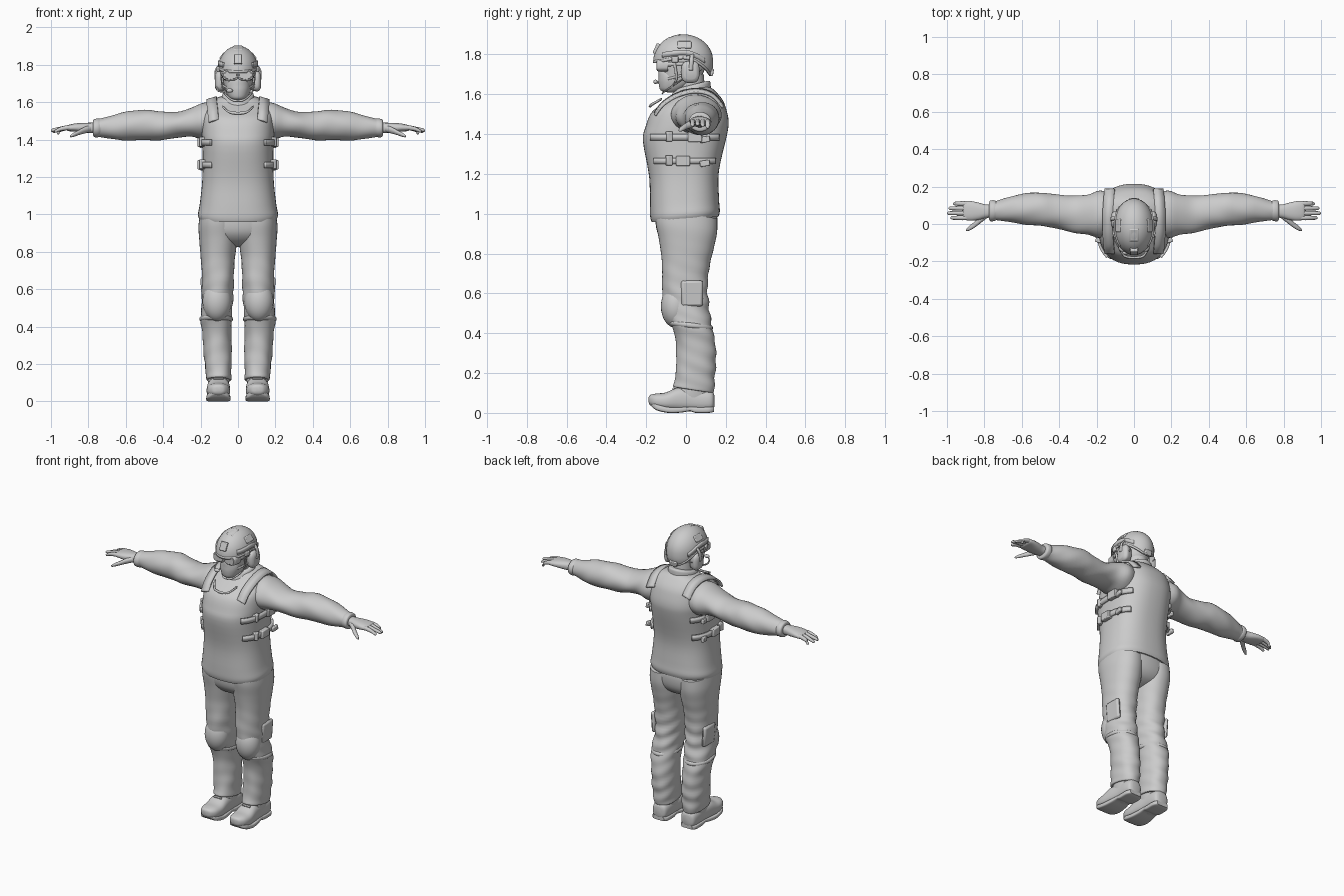
import bpy, bmesh
from math import sin, cos, pi, radians, exp
from mathutils import Matrix, Vector, Euler


def finish(bm, name, mirror=False, thick=0, bevel=0, angle=45):
    bmesh.ops.recalc_face_normals(bm, faces=bm.faces)
    me = bpy.data.meshes.new(name)
    bm.to_mesh(me)
    bm.free()
    ob = bpy.data.objects.new(name, me)
    bpy.context.collection.objects.link(ob)
    bpy.ops.object.select_all(action='DESELECT')
    ob.select_set(True)
    bpy.context.view_layer.objects.active = ob
    bpy.ops.object.shade_smooth_by_angle(angle=radians(angle))
    if thick:
        m = ob.modifiers.new("Thickness", 'SOLIDIFY')
        m.thickness, m.offset = thick, 0
    if bevel:
        m = ob.modifiers.new("Bevel", 'BEVEL')
        m.width, m.segments = bevel, 2
    if mirror:
        m = ob.modifiers.new("Mirror", 'MIRROR')
        m.use_mirror_merge = False
    return ob


def spline(rows, steps):
    """Catmull-Rom interpolation through rows of numbers."""
    out = []
    for i in range(len(rows) - 1):
        p = [rows[max(0, min(len(rows) - 1, i + k))] for k in (-1, 0, 1, 2)]
        for s in range(steps):
            t = s / steps
            out.append([b + .5 * t * (c - a + t * (2 * a - 5 * b + 4 * c - d + t * (3 * (b - c) + d - a)))
                        for a, b, c, d in zip(*p)])
    return out + [list(rows[-1])]


def sup(v, p):
    return (1 if v > 0 else -1) * abs(v) ** (2 / p)


def loft(name, axis, rows, p=2, n=32, steps=4, mirror=False, tilt=0, wrinkle=None):
    """Rows are (position on axis, centre a, centre b, radius a, radius b)."""
    bm, rings = bmesh.new(), []
    for t, a, b, ra, rb in spline(rows, steps):
        ring = []
        for i in range(n):
            th = 2 * pi * i / n
            k = 1 + (wrinkle(t, th) if wrinkle else 0)
            u, v = a + ra * k * sup(cos(th), p), b + rb * k * sup(sin(th), p)
            co = {'x': (t, u, v), 'y': (u, t, v), 'z': (u, v, t + tilt * v)}[axis]
            ring.append(bm.verts.new(co))
        rings.append(ring)
    for r, s in zip(rings, rings[1:]):
        for i in range(n):
            bm.faces.new((r[i], r[(i + 1) % n], s[(i + 1) % n], s[i]))
    bm.faces.new(rings[0])
    bm.faces.new(rings[-1])
    return finish(bm, name, mirror)


def placed(loc, size, rot):
    return (Matrix.Translation(loc) @ Euler([radians(r) for r in rot]).to_matrix().to_4x4()
            @ Matrix.Diagonal((*size, 1)))


def ball(name, loc, size, mirror=False, rot=(0, 0, 0)):
    bm = bmesh.new()
    bmesh.ops.create_uvsphere(bm, u_segments=28, v_segments=16, radius=1, matrix=placed(loc, size, rot))
    return finish(bm, name, mirror)


def box(name, loc, size, mirror=False, rot=(0, 0, 0), bevel=.005):
    bm = bmesh.new()
    bmesh.ops.create_cube(bm, size=1, matrix=placed(loc, size, rot))
    return finish(bm, name, mirror, bevel=bevel)


def band(name, pts, width, thick, mirror=False):
    """Flat strap along points; width is the half-width vector."""
    bm, w = bmesh.new(), Vector(width)
    rows = [(bm.verts.new(Vector(q) - w), bm.verts.new(Vector(q) + w)) for q in spline(pts, 5)]
    for (a, b), (c, d) in zip(rows, rows[1:]):
        bm.faces.new((a, b, d, c))
    return finish(bm, name, mirror, thick=thick)


# Body armour vest
loft("vest", 'z', [(.972, 0, -.005, .205, .168), (1.0, 0, -.005, .214, .175), (1.06, 0, -.008, .204, .174),
                   (1.2, 0, -.01, .19, .175), (1.38, 0, -.005, .19, .211), (1.45, 0, .005, .194, .209),
                   (1.52, 0, .012, .19, .187), (1.56, 0, .03, .178, .152), (1.595, 0, .045, .155, .11),
                   (1.62, 0, .045, .11, .085), (1.63, 0, .045, .07, .06)], p=2.5, n=48, tilt=.08)
loft("collar", 'z', [(1.54, 0, .02, .105, .11), (1.6, 0, .025, .092, .1), (1.632, 0, .03, .084, .092),
                     (1.64, 0, .03, .07, .08)], tilt=.25)
band("vest_neckline", [(-.08, -.125, 1.575), (-.05, -.172, 1.548), (0, -.18, 1.54),
                       (.05, -.172, 1.548), (.08, -.125, 1.575)], (0, .003, .006), .01)
band("shoulder_strap", [(.13, -.155, 1.50), (.135, -.115, 1.552), (.14, -.04, 1.598), (.14, .05, 1.618),
                        (.135, .13, 1.598), (.13, .185, 1.54)], (.027, 0, -.008), .012, True)

# Side straps with buckles
for z, ry, buckle in ((1.385, .21, .045), (1.265, .187, -.015)):
    arc = [radians(a) for a in range(-48, 56, 8)]
    pts = [(.197 * sup(cos(a), 2.5), -.007 + (ry + .005) * sup(sin(a), 2.5), z) for a in arc]
    band("side_strap", pts, (0, 0, .016), .014, True)
    box("buckle", (.2, buckle, z), (.032, .07, .05), True)
    box("strap_keeper", (.188, -.085, z + .003), (.035, .03, .05), True, (0, 0, 18))
    box("strap_end", (.198, .095, z - .012), (.02, .05, .03), True, (8, 0, -8))

# Sleeves
loft("sleeve", 'x', [(.1, .05, 1.5, .1, .1), (.18, .052, 1.497, .125, .1), (.25, .05, 1.493, .108, .078),
                     (.33, .053, 1.478, .098, .068), (.42, .068, 1.473, .09, .079), (.5, .079, 1.479, .09, .08),
                     (.6, .08, 1.471, .08, .077), (.68, .077, 1.466, .064, .062), (.735, .072, 1.463, .052, .049),
                     (.765, .07, 1.461, .05, .045)], mirror=True,
     wrinkle=lambda t, th: .025 * sin(38 * t + 2 * sin(th + 1)) * sin(3 * th + 9 * t))
loft("cuff", 'x', [(.735, .071, 1.463, .05, .046), (.75, .071, 1.462, .056, .05), (.77, .07, 1.461, .054, .047),
                   (.775, .07, 1.461, .04, .035)], mirror=True)

# Hands
loft("palm", 'x', [(.74, .07, 1.462, .034, .028), (.79, .068, 1.462, .036, .028), (.83, .068, 1.463, .046, .026),
                   (.87, .07, 1.464, .052, .022), (.905, .072, 1.462, .05, .017), (.915, .072, 1.461, .04, .01)],
     p=2.4, mirror=True)
for y, tip, drop in ((.033, .982, .006), (.058, 1.0, .002), (.084, .992, .008), (.109, .968, .016)):
    loft("finger", 'x', [(.88, y, 1.465, .011, .012), (.915, y, 1.463, .013, .013),
                         (.95, y, 1.459 - drop / 2, .011, .011), (tip - .012, y, 1.453 - drop, .01, .009),
                         (tip - .003, y, 1.45 - drop, .006, .006), (tip, y, 1.45 - drop, .001, .001)],
         n=12, steps=3, mirror=True)
loft("thumb", 'x', [(.785, .05, 1.46, .018, .018), (.82, .025, 1.45, .02, .018), (.85, -.002, 1.438, .016, .014),
                    (.88, -.022, 1.425, .013, .011), (.895, -.031, 1.418, .006, .006),
                    (.898, -.033, 1.417, .001, .001)], n=14, mirror=True)


# Trousers
def folds(z, th):
    m = exp(-((z - .56) / .16) ** 2) + .8 * exp(-((z - .22) / .14) ** 2)
    return .045 * m * (sin(75 * z + 2.5 * sin(th + .6)) * (.6 + .4 * sin(th)) + .4 * sin(4 * th + 25 * z))


loft("trouser_hips", 'z', [(1.04, 0, 0, .18, .14), (.98, 0, .002, .202, .155), (.91, 0, .003, .202, .148),
                           (.865, 0, .005, .17, .12), (.84, 0, .005, .09, .08), (.825, 0, .005, .02, .03)], p=2.3)
loft("trouser_leg", 'z', [(1.0, .105, .002, .1, .155), (.93, .107, .002, .104, .154), (.85, .106, .002, .1, .138),
                          (.75, .108, -.002, .09, .12), (.62, .107, -.006, .084, .114),
                          (.52, .111, .005, .082, .114), (.44, .117, .028, .084, .106),
                          (.36, .112, .048, .077, .1), (.25, .108, .05, .074, .099), (.16, .104, .043, .069, .1),
                          (.125, .103, .038, .067, .102), (.12, .103, .038, .058, .09)],
     p=2.2, n=40, steps=7, mirror=True, tilt=-.15, wrinkle=folds)

# Knee pads, with the band that holds them and the thigh pocket
ball("knee_pad", (.112, -.052, .535), (.078, .074, .108), True)
loft("knee_band", 'z', [(.428, .117, .028, .08, .1), (.436, .117, .025, .089, .11), (.45, .117, .022, .088, .11),
                        (.456, .117, .02, .08, .1)], mirror=True, steps=2, tilt=-.1)
box("thigh_pocket", (.185, .03, .6), (.025, .11, .13), True, (0, 4, 0), .012)

# Boots
loft("boot_foot", 'y', [(-.188, .105, .066, .012, .012), (-.18, .105, .064, .035, .026),
                        (-.15, .105, .06, .056, .037), (-.1, .105, .058, .063, .045),
                        (-.04, .104, .068, .06, .06), (.03, .103, .066, .054, .06),
                        (.1, .103, .062, .053, .056), (.132, .103, .06, .045, .048),
                        (.142, .103, .06, .025, .03)], p=2.5, mirror=True)
loft("boot_sole", 'y', [(-.178, .105, .048, .025, .008), (-.15, .105, .03, .058, .016),
                        (-.09, .105, .015, .065, .015), (-.03, .105, .015, .06, .014),
                        (.02, .104, .02, .053, .012), (.05, .103, .015, .055, .015),
                        (.115, .103, .015, .055, .015), (.14, .103, .018, .04, .013)], p=5, mirror=True)
loft("boot_shaft", 'z', [(.05, .103, .03, .05, .1), (.1, .103, .035, .056, .092), (.15, .103, .045, .058, .085),
                         (.22, .103, .05, .055, .08)], mirror=True)
for k in range(3):
    box("boot_lace", (.104, -.062 + .02 * k, .122 + .016 * k), (.055, .012, .01), True, (35, 0, 0), .003)

# Head and neck
loft("neck", 'z', [(1.56, 0, .03, .065, .075), (1.62, 0, .025, .062, .07), (1.7, 0, .015, .065, .075)])
loft("head", 'z', [(1.61, 0, -.075, .02, .02), (1.617, 0, -.07, .042, .045), (1.65, 0, -.045, .064, .076),
                   (1.7, 0, -.02, .077, .103), (1.76, 0, -.015, .083, .115), (1.82, 0, -.015, .08, .11),
                   (1.86, 0, -.015, .05, .07)], p=2.2)

# Face mask and goggles
loft("face_mask", 'z', [(1.612, 0, -.09, .025, .025), (1.625, 0, -.085, .046, .046), (1.66, 0, -.077, .06, .061),
                        (1.69, 0, -.075, .062, .063), (1.715, 0, -.08, .05, .058), (1.735, 0, -.1, .012, .035)])
band("mask_strap", [(.05, -.1, 1.675), (.075, -.06, 1.685), (.088, 0, 1.70)], (0, 0, .006), .006, True)
for nm, rx, rz, dy in (("goggle_frame", .041, .03, 0), ("goggle_lens", .034, .023, -.004)):
    loft(nm, 'y', [(-.145 + dy, .04, 1.745, rx * .8, rz * .8), (-.139 + dy, .04, 1.745, rx, rz),
                   (-.09, .045, 1.745, rx, rz)], p=3, mirror=True)
band("goggle_strap", [(.07, -.115, 1.75), (.087, -.06, 1.752), (.093, .02, 1.752)], (0, 0, .011), .008, True)

# Helmet shell with a rim that dips at the back
bm, N, M = bmesh.new(), 48, 16
C, R = Vector((0, -.014, 1.768)), (.104, .145, .128)


def shell(th, t, grow=1):
    s = sin(th)
    ph = t * radians(92 + (32 * s * s if s > 0 else -2 * s) - 7 * cos(th) ** 4)
    k = grow * (1 if ph < pi / 2 else 1 + .12 * (ph - pi / 2))
    return C + Vector((R[0] * k * sin(ph) * cos(th), R[1] * k * sin(ph) * s, R[2] * grow * cos(ph)))


rings = [[bm.verts.new(shell(2 * pi * i / N, j / M)) for i in range(N)] for j in range(1, M + 1)]
top = bm.verts.new(C + Vector((0, 0, R[2])))
for i in range(N):
    k = (i + 1) % N
    bm.faces.new((top, rings[0][i], rings[0][k]))
    for r, s in zip(rings, rings[1:]):
        bm.faces.new((r[i], s[i], s[k], r[k]))
finish(bm, "helmet_shell", thick=.01)
band("helmet_rim", [shell(2 * pi * i / 32, .98, 1.02) for i in range(33)], (0, 0, .007), .008)
band("helmet_rail", [shell(radians(a), .84, 1.03) for a in range(-45, 50, 15)], (0, 0, .013), .012, True)

# Helmet fittings
box("helmet_front_mount", (0, -.146, 1.828), (.045, .024, .055), rot=(-25, 0, 0))
box("helmet_side_patch", (.083, -.008, 1.848), (.012, .07, .042), True, (0, -38, 0))
box("helmet_top_patch", (0, -.06, 1.888), (.05, .07, .01), rot=(18, 0, 0))
box("helmet_back_dial", (0, .128, 1.71), (.05, .02, .035), rot=(-10, 0, 0))
box("rail_clip", (.104, -.055, 1.775), (.018, .035, .03), True, (0, 0, -15))

# Headset, microphone and chin straps
loft("ear_cup", 'x', [(.07, .02, 1.712, .04, .048), (.1, .022, 1.712, .046, .055), (.113, .022, 1.712, .042, .05),
                      (.122, .022, 1.712, .03, .037)], p=3, mirror=True, steps=3)
band("headset_arm", [(.1, .03, 1.80), (.12, .028, 1.77), (.121, .024, 1.72)], (0, .01, 0), .008, True)
loft("microphone_boom", 'y', [(0, -.112, 1.68, .006, .006), (-.06, -.108, 1.662, .005, .005),
                              (-.12, -.085, 1.657, .005, .005), (-.148, -.055, 1.66, .005, .005)], n=10)
ball("microphone", (-.045, -.153, 1.662), (.018, .011, .011))
for y, z in ((-.06, 1.765), (.075, 1.72)):
    band("chin_strap", [(.093, y, z), (.084, -.03 + y * .3, 1.68), (.066, -.07, 1.64), (.03, -.11, 1.612),
                        (0, -.115, 1.607)], (0, .006, .005), .006, True)
